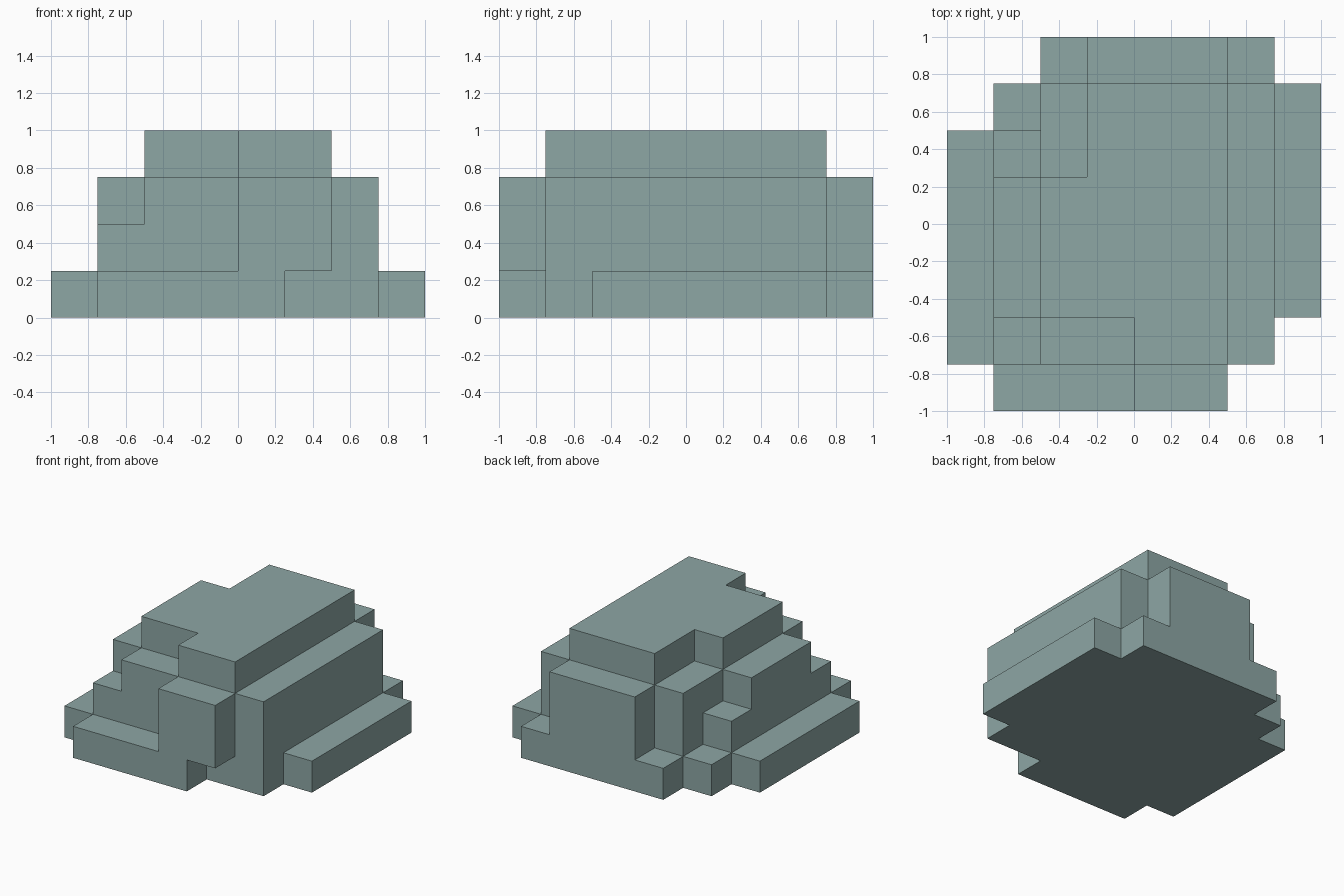
import bpy, bmesh
from mathutils import Vector
from itertools import product

cube = bpy.data.objects.get("Cube")
if cube:
    bpy.data.objects.remove(cube, do_unlink=True)

STEP = 0.25  # size of one block

# Terraces in block units: x range, y range, z range
TERRACES = [
    ((1, 7), (1, 7), (0, 1)),  # base slab
    ((7, 8), (2, 7), (0, 1)),  # left ledge
    ((0, 1), (1, 6), (0, 1)),  # right ledge
    ((1, 5), (0, 1), (0, 1)),  # front ledge
    ((2, 7), (7, 8), (0, 1)),  # back ledge
    ((2, 7), (1, 7), (1, 3)),  # core
    ((1, 2), (1, 6), (1, 2)),  # right shoulder, low
    ((1, 2), (2, 5), (2, 3)),  # right shoulder, high
    ((4, 6), (0, 1), (1, 3)),  # front buttress
    ((3, 6), (7, 8), (1, 3)),  # back buttress
    ((2, 6), (2, 5), (3, 4)),  # summit, middle
    ((4, 6), (1, 2), (3, 4)),  # summit, front
    ((3, 6), (5, 7), (3, 4)),  # summit, back
]

# Grey-green stone
stone = bpy.data.materials.new("grey_green_stone")
stone.use_nodes = True
colour = (0.27, 0.385, 0.375, 1)
stone.diffuse_color = colour
stone.node_tree.nodes["Principled BSDF"].inputs["Base Color"].default_value = colour

# Occupied blocks
blocks = set()
for spans in TERRACES:
    blocks.update(product(*(range(a, b) for a, b in spans)))

# Outer skin: a face wherever a block has no neighbour
bm = bmesh.new()
for block in blocks:
    for axis, side in product(range(3), (-1, 1)):
        normal = Vector((0, 0, 0))
        normal[axis] = side
        if tuple(int(c) for c in Vector(block) + normal) in blocks:
            continue
        u, v = Vector((0, 0, 0)), Vector((0, 0, 0))
        u[(axis + 1) % 3] = 0.5
        v[(axis + 2) % 3] = 0.5 * side
        centre = Vector(block) + Vector((0.5, 0.5, 0.5)) + normal / 2 - Vector((4, 4, 0))
        corners = (-u - v, u - v, u + v, v - u)
        bm.faces.new([bm.verts.new((centre + c) * STEP) for c in corners])

# Weld the skin and merge coplanar faces
bmesh.ops.remove_doubles(bm, verts=bm.verts, dist=0.001)
bmesh.ops.dissolve_limit(bm, angle_limit=0.01, verts=bm.verts, edges=bm.edges)

mesh = bpy.data.meshes.new("stepped_rock")
bm.to_mesh(mesh)
bm.free()
mesh.materials.append(stone)
rock = bpy.data.objects.new("stepped_rock", mesh)
bpy.context.collection.objects.link(rock)
